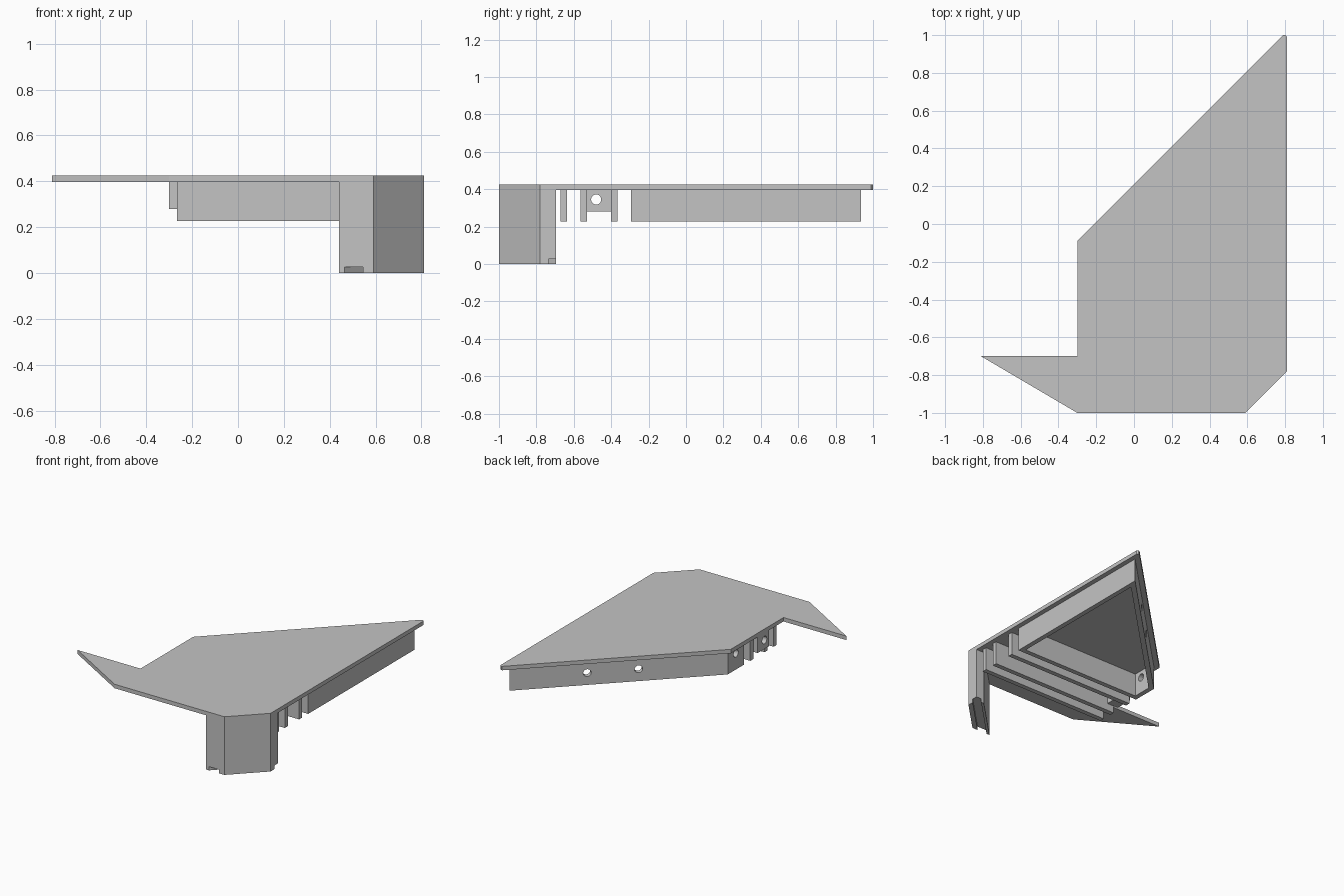
import bpy, bmesh
from math import pi
from mathutils import Vector

cube = bpy.data.objects.get("Cube")
if cube:
    bpy.data.objects.remove(cube, do_unlink=True)

grey = bpy.data.materials.new("plain grey")
grey.use_nodes = True
grey.diffuse_color = (0.55, 0.55, 0.55, 1)
grey.node_tree.nodes["Principled BSDF"].inputs["Base Color"].default_value = grey.diffuse_color

PLATE_BOTTOM, PLATE_TOP = 0.397, 0.426
RIB_BOTTOM = 0.227
WALL = 0.035


def add_object(name, bm):
    bmesh.ops.recalc_face_normals(bm, faces=bm.faces)
    mesh = bpy.data.meshes.new(name)
    bm.to_mesh(mesh)
    bm.free()
    mesh.materials.append(grey)
    obj = bpy.data.objects.new(name, mesh)
    bpy.context.collection.objects.link(obj)
    return obj


def prism(name, outline, z0, z1):
    """Extrude a flat outline from z0 up to z1."""
    bm = bmesh.new()
    face = bm.faces.new([bm.verts.new((x, y, z0)) for x, y in outline])
    top = bmesh.ops.extrude_face_region(bm, geom=[face])["geom"]
    verts = [v for v in top if isinstance(v, bmesh.types.BMVert)]
    bmesh.ops.translate(bm, verts=verts, vec=(0, 0, z1 - z0))
    return add_object(name, bm)


def box(name, x0, x1, y0, y1, z0, z1):
    return prism(name, [(x0, y0), (x1, y0), (x1, y1), (x0, y1)], z0, z1)


def drill(name, centre, axis, radius=0.027, depth=0.3):
    """Cylinder cutter lying along an axis."""
    bm = bmesh.new()
    bmesh.ops.create_cone(bm, cap_ends=True, segments=32, radius1=radius,
                          radius2=radius, depth=depth)
    obj = add_object(name, bm)
    turn = Vector(axis).to_track_quat('Z', 'Y').to_matrix().to_4x4()
    obj.data.transform(turn)
    obj.data.transform(turn.Translation(centre))
    return obj


def cut(obj, cutter):
    """Subtract the cutter, then discard it."""
    cutter.hide_render = True
    mod = obj.modifiers.new("cut", 'BOOLEAN')
    mod.operation = 'DIFFERENCE'
    mod.solver = 'EXACT'
    mod.object = cutter
    bpy.context.view_layer.objects.active = obj
    bpy.ops.object.modifier_apply(modifier=mod.name)
    bpy.data.objects.remove(cutter, do_unlink=True)


# Flat top plate with a pointed wing and a clipped corner
prism("top_plate", [(-0.81, -0.7), (-0.3, -1), (0.59, -1), (0.81, -0.78),
                    (0.81, 0.99), (0.8, 1), (0.79, 1), (-0.3, -0.09),
                    (-0.3, -0.7)], PLATE_BOTTOM, PLATE_TOP)

# Corner leg with a diagonal slot across its foot
leg = prism("corner_leg", [(0.44, -1), (0.59, -1), (0.81, -0.78),
                           (0.81, -0.695), (0.745, -0.695)], 0, PLATE_BOTTOM)
cut(leg, prism("slot_cutter", [(0.365, -1.1), (0.445, -1.1), (0.945, -0.6),
                               (0.865, -0.6)], -0.1, 0.027))

# Hollow frame under the plate
frame = prism("under_frame", [(0.775, 0.935), (-0.265, -0.105), (-0.265, -0.295),
                              (0.775, -0.295)], RIB_BOTTOM, PLATE_BOTTOM)
cut(frame, prism("hollow_cutter", [(0.74, 0.85), (-0.23, -0.12), (-0.23, -0.26),
                                   (0.74, -0.26)], 0.1, 0.5))

# Screw holes in the diagonal wall and the short end wall
for x in (0.17, 0.415):
    cut(frame, drill("hole_cutter", (x, x + 0.14, 0.315), (-1, 1, 0)))
cut(frame, drill("hole_cutter", (-0.25, -0.2, 0.345), (1, 0, 0)))

# Parallel ribs
for i, y in enumerate((-0.67, -0.565, -0.4)):
    box(f"rib_{i + 1}", -0.265, 0.775, y, y + WALL, RIB_BOTTOM, PLATE_BOTTOM)

# Drilled block between two ribs
block = box("drilled_block", -0.3, -0.21, -0.53, -0.4, 0.28, PLATE_BOTTOM)
cut(block, drill("hole_cutter", (-0.25, -0.48, 0.345), (1, 0, 0)))
